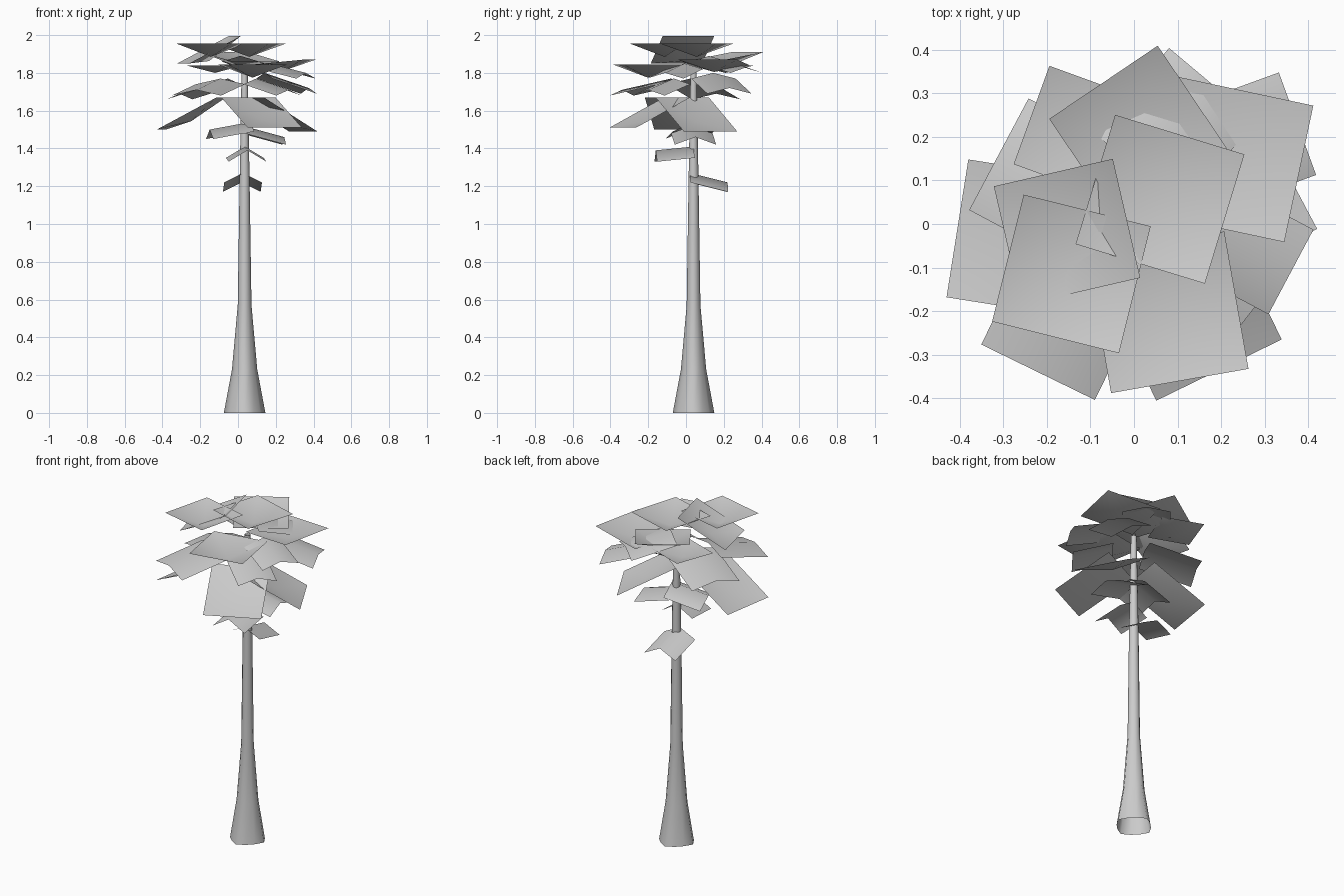
import bpy
import bmesh
from math import cos, sin, pi, radians
from mathutils import Vector

default_cube = bpy.data.objects.get("Cube")
if default_cube:
    bpy.data.objects.remove(default_cube, do_unlink=True)

# One plain grey for bark and foliage
GREY = (0.6, 0.6, 0.6, 1)
grey = bpy.data.materials.new("plain grey")
grey.use_nodes = True
grey.diffuse_color = GREY
grey.node_tree.nodes["Principled BSDF"].inputs["Base Color"].default_value = GREY

TRUNK_X, TRUNK_Y = 0.035, 0.04


def finish(name, bm):
    """Turn a bmesh into a smooth-shaded object."""
    mesh = bpy.data.meshes.new(name)
    bm.to_mesh(mesh)
    bm.free()
    mesh.materials.append(grey)
    for face in mesh.polygons:
        face.use_smooth = True
    obj = bpy.data.objects.new(name, mesh)
    bpy.context.collection.objects.link(obj)
    return obj


def build_trunk(profile, sides=12):
    """Flared tube with four root lobes that fade out with height."""
    bm = bmesh.new()
    rings = []
    for height, radius, lobe in profile:
        ring = []
        for i in range(sides):
            angle = 2 * pi * i / sides
            r = radius * (1 + lobe * cos(4 * angle))
            ring.append(bm.verts.new((TRUNK_X + r * cos(angle),
                                      TRUNK_Y + r * sin(angle), height)))
        rings.append(ring)
    for low, high in zip(rings, rings[1:]):
        for i in range(sides):
            j = (i + 1) % sides
            bm.faces.new((low[i], low[j], high[j], high[i]))
    return finish("trunk", bm)


def leaf_axes(tip_x, tip_y, heading, size, tip_z, root_z):
    """Middle of the root edge, middle of the tip edge, half-width vector."""
    out = Vector((cos(radians(heading)), sin(radians(heading)), 0))
    tip = Vector((tip_x, tip_y, tip_z))
    root = tip - out * size
    root.z = root_z
    return root, tip, Vector((-out.y, out.x, 0)) * size / 2


def build_folded_leaf(name, *placing, drop):
    """Square card folded along its midrib, side edges lowered by drop."""
    bm = bmesh.new()
    root, tip, half = leaf_axes(*placing)
    fall = Vector((0, 0, drop))
    rows = [[bm.verts.new(p) for p in (end - half - fall, end, end + half - fall)]
            for end in (root, tip)]
    for i in range(2):
        bm.faces.new((rows[0][i], rows[1][i], rows[1][i + 1], rows[0][i + 1]))
    return finish(name, bm)


def build_dished_leaf(name, *placing, depth):
    """Square card with a flat rim and its centre lowered by depth."""
    bm = bmesh.new()
    root, tip, half = leaf_axes(*placing)
    rim = [bm.verts.new(p) for p in (root - half, tip - half, tip + half, root + half)]
    centre = bm.verts.new((root + tip) / 2 - Vector((0, 0, depth)))
    for i in range(4):
        bm.faces.new((rim[i], rim[(i + 1) % 4], centre))
    return finish(name, bm)


build_trunk([
    (0, 0.1, 0.1),
    (0.23, 0.062, 0.08),
    (0.57, 0.035, 0.04),
    (1.25, 0.026, 0),
    (1.82, 0.016, 0),
])

# Each leaf: tip x, tip y, heading, size, tip height, root height, fold drop
folded_tiers = {
    "lowest_leaf": [
        (0.02, 0.22, 92, 0.2, 1.22, 1.27, 0.05),
        (0.05, -0.16, -86, 0.2, 1.39, 1.41, 0.06),
    ],
    "lower_leaf": [
        (-0.15, 0.0, 190, 0.22, 1.5, 1.54, 0.05),
        (0.245, 0.05, 5, 0.22, 1.46, 1.52, 0.04),
    ],
    "middle_leaf": [
        (-0.31, 0.16, 152, 0.29, 1.69, 1.77, 0.03),
        (-0.22, -0.34, -116, 0.29, 1.71, 1.77, 0.03),
        (0.375, 0.23, 20, 0.25, 1.72, 1.8, 0.03),
        (0.27, -0.2, -38, 0.22, 1.71, 1.77, 0.03),
    ],
    "inner_leaf": [
        (0.36, -0.11, -28, 0.22, 1.8, 1.85, 0.03),
        (0.18, 0.32, 50, 0.26, 1.83, 1.89, 0.03),
    ],
}
# Same values, with the dish depth last
dished_tiers = {
    "drooping_leaf": [
        (0.195, -0.335, -64, 0.32, 1.51, 1.67, 0.04),
        (0.345, 0.13, 28, 0.32, 1.49, 1.67, 0.04),
        (-0.405, -0.01, 171, 0.32, 1.5, 1.67, 0.04),
    ],
    "upper_leaf": [
        (0.105, -0.36, -80, 0.32, 1.845, 1.845, 0.07),
        (-0.235, 0.25, 160, 0.24, 1.84, 1.84, 0.04),
        (0.378, 0.115, -12, 0.32, 1.87, 1.84, 0.05),
        (-0.07, 0.325, 124, 0.3, 1.91, 1.86, 0.06),
    ],
    "crown_leaf": [
        (-0.18, -0.26, -104, 0.3, 1.955, 1.955, 0.07),
        (0.105, 0.205, 73, 0.31, 1.955, 1.955, 0.07),
        (-0.29, -0.05, 193, 0.28, 1.85, 1.995, 0.06),
    ],
}
for tier, leaves in folded_tiers.items():
    for number, (*placing, drop) in enumerate(leaves, 1):
        build_folded_leaf(f"{tier}_{number}", *placing, drop=drop)
for tier, leaves in dished_tiers.items():
    for number, (*placing, depth) in enumerate(leaves, 1):
        build_dished_leaf(f"{tier}_{number}", *placing, depth=depth)
